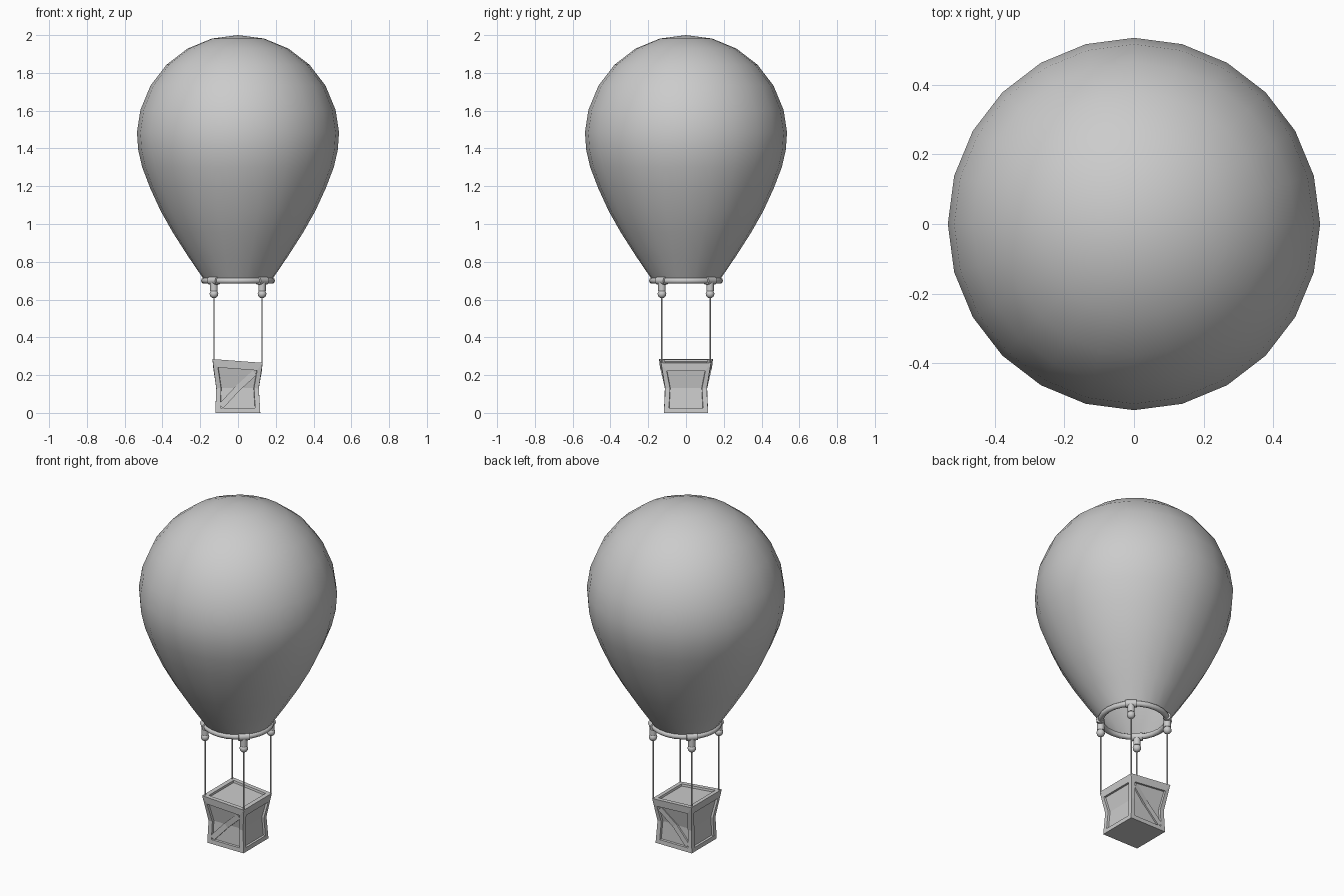
import bpy, bmesh
from math import sin, cos, pi, radians
from mathutils import Vector

if "Cube" in bpy.data.objects:
    bpy.data.objects.remove(bpy.data.objects["Cube"])


def make(name, bm, smooth=False, recalc=True):
    if recalc:
        bmesh.ops.recalc_face_normals(bm, faces=bm.faces)
    me = bpy.data.meshes.new(name)
    bm.to_mesh(me)
    bm.free()
    ob = bpy.data.objects.new(name, me)
    bpy.context.collection.objects.link(ob)
    for p in me.polygons:
        p.use_smooth = smooth
    return ob


def rod(name, a, b, radius, sides=12):
    a, b = Vector(a), Vector(b)
    bpy.ops.mesh.primitive_cylinder_add(vertices=sides, radius=radius,
                                        depth=(b - a).length, location=(a + b) / 2)
    ob = bpy.context.object
    ob.name = name
    ob.rotation_euler = (b - a).to_track_quat('Z', 'Y').to_euler()
    bpy.ops.object.shade_smooth_by_angle(angle=radians(40))
    return ob


# Envelope: half sphere on top, tapering to an open mouth
SIDES = 24
profile = [(0.535 * cos(radians(a)), 1.465 + 0.535 * sin(radians(a))) for a in range(75, 0, -15)]
profile += [(0.535, 1.485), (0.528, 1.39), (0.507, 1.30), (0.465, 1.19),
            (0.41, 1.07), (0.345, 0.955), (0.265, 0.83), (0.18, 0.705)]
bm = bmesh.new()
rings = [[bm.verts.new((r * cos(2 * pi * i / SIDES), r * sin(2 * pi * i / SIDES), z))
          for i in range(SIDES)] for r, z in profile]
tip = bm.verts.new((0, 0, 2.0))
for i in range(SIDES):
    j = (i + 1) % SIDES
    bm.faces.new((tip, rings[0][i], rings[0][j]))
    for up, low in zip(rings, rings[1:]):
        bm.faces.new((up[i], low[i], low[j], up[j]))
make("envelope", bm, smooth=True, recalc=False)

# Mouth ring
bpy.ops.mesh.primitive_torus_add(major_radius=0.18, minor_radius=0.016, major_segments=24,
                                 minor_segments=10, location=(0, 0, 0.70))
bpy.context.object.name = "mouth_ring"
bpy.ops.object.shade_smooth()

# Basket: flared crate with a tilted top
levels = [
    [(-0.12, -0.117, 0), (0.118, -0.117, 0), (0.118, 0.117, 0), (-0.12, 0.117, 0)],
    [(-0.115, -0.112, 0.13), (0.11, -0.11, 0.13), (0.11, 0.11, 0.13), (-0.115, 0.112, 0.13)],
    [(-0.135, -0.143, 0.285), (0.13, -0.132, 0.265), (0.13, 0.132, 0.265), (-0.135, 0.143, 0.285)],
]
bm = bmesh.new()
loops = [[bm.verts.new(p) for p in lv] for lv in levels]
bm.faces.new(loops[0][::-1])
panels = [[bm.faces.new(loops[2])]]
for i in range(4):
    j = (i + 1) % 4
    panels.append([bm.faces.new((loops[k][i], loops[k][j], loops[k + 1][j], loops[k + 1][i]))
                   for k in range(2)])
bm.normal_update()
# Recessed panels inside raised frames
for n, faces in enumerate(panels):
    bmesh.ops.inset_region(bm, faces=faces, thickness=0.025, use_even_offset=True)
    if n:
        for v in {v for f in faces for v in f.verts}:
            if v.co.z > 0.18:
                v.co.z -= 0.018
    bm.normal_update()
    bmesh.ops.inset_region(bm, faces=faces, thickness=0.002, depth=-0.012, use_even_offset=True)
    bm.normal_update()
make("basket", bm)

# Diagonal planks on front and back
for name, s in (("front_plank", 1), ("back_plank", -1)):
    bm = bmesh.new()
    path = [(-0.09, 0.035, -0.114), (-0.002, 0.13, -0.109), (0.088, 0.212, -0.121)]
    secs = []
    for x, z, y in path:
        secs.append([bm.verts.new((x + w * 0.011, s * (y + d), z - w * 0.011))
                     for w, d in ((-1, 0), (1, 0), (1, 0.014), (-1, 0.014))])
    for a, b in zip(secs, secs[1:]):
        for i in range(4):
            j = (i + 1) % 4
            bm.faces.new((a[i], a[j], b[j], b[i]))
    bm.faces.new(secs[0])
    bm.faces.new(secs[-1])
    make(name, bm)

# Clamps, knobs and ropes at the four corners
for n in range(4):
    a = pi / 4 + n * pi / 2
    c, t = Vector((0.18 * cos(a), 0.18 * sin(a), 0.70)), Vector((-sin(a), cos(a), 0))
    rod(f"clamp_{n}", c - t * 0.03, c + t * 0.03, 0.022)
    rod(f"clamp_neck_{n}", c - Vector((0, 0, 0.01)), c - Vector((0, 0, 0.055)), 0.02)
    bpy.ops.mesh.primitive_uv_sphere_add(segments=12, ring_count=8, radius=0.023,
                                         location=c - Vector((0, 0, 0.07)))
    bpy.context.object.name = f"knob_{n}"
    bpy.ops.object.shade_smooth()
    foot = (c.x, c.y, 0.25)
    rod(f"rope_{n}", foot, c - Vector((0, 0, 0.07)), 0.004, 6)
